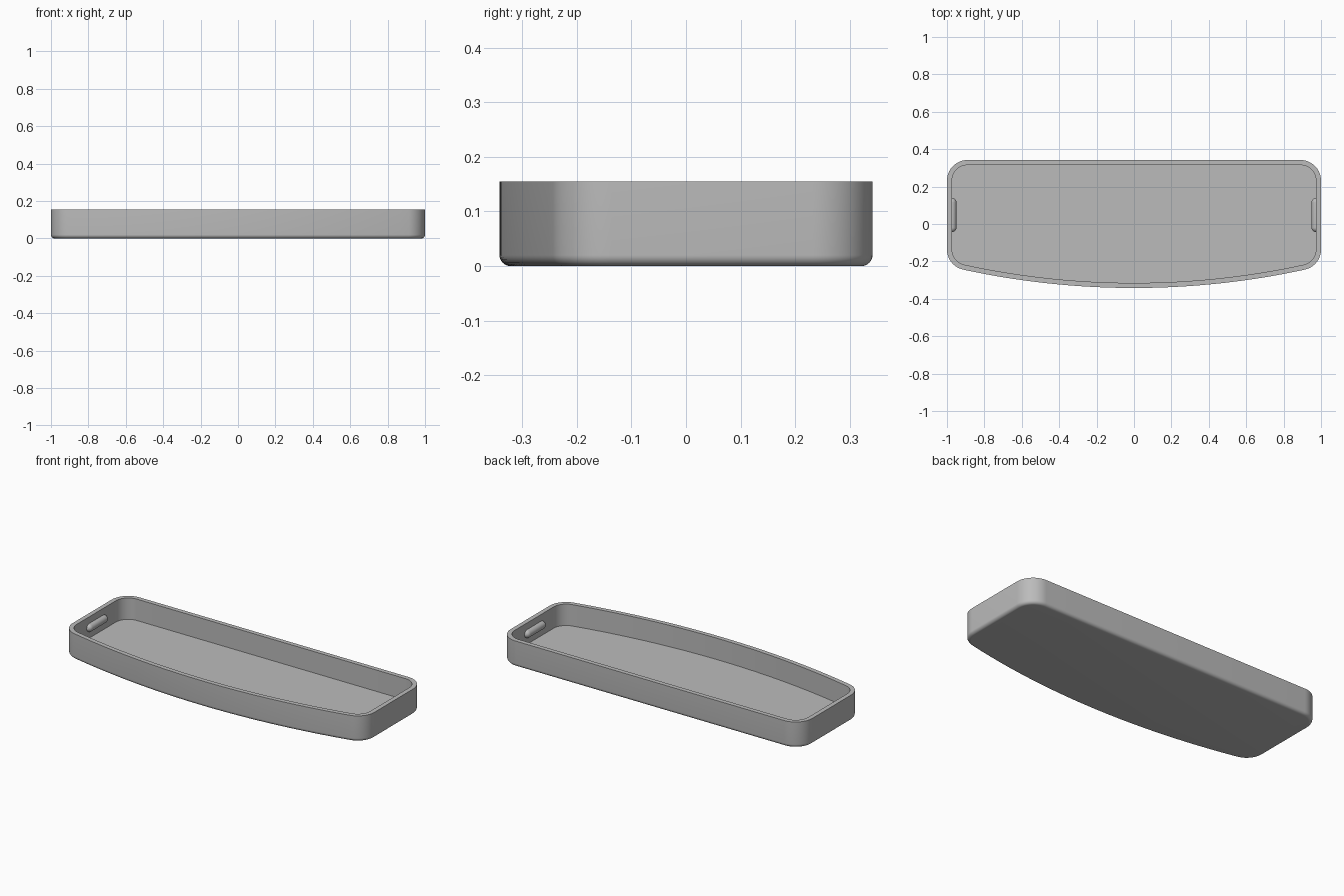
import bpy, bmesh
from math import pi, sin, cos, asin, sqrt
from mathutils import Vector

cube = bpy.data.objects.get("Cube")
if cube:
    bpy.data.objects.remove(cube, do_unlink=True)

HALF_X, HALF_Y, HEIGHT = 1.0, 0.342, 0.155
CORNER, BOW, WALL, EDGE = 0.11, 4.3, 0.027, 0.02
BOW_Y = BOW - HALF_Y            # centre of the bowed front
CX = HALF_X - CORNER            # corner centres
BACK_Y = HALF_Y - CORNER
FRONT_Y = BOW_Y - sqrt((BOW - CORNER) ** 2 - CX ** 2)
TILT = asin(CX / (BOW - CORNER))

grey = bpy.data.materials.new("Grey plastic")
grey.use_nodes = True
grey.diffuse_color = (0.5, 0.5, 0.5, 1)
grey.node_tree.nodes["Principled BSDF"].inputs["Base Color"].default_value = grey.diffuse_color


def arc(cx, cy, r, start, end, steps):
    angles = [start + (end - start) * i / steps for i in range(steps + 1)]
    return [(cx + r * cos(a), cy + r * sin(a)) for a in angles]


def outline(inset):
    """Counter-clockwise tray outline, moved inwards by inset."""
    r = CORNER - inset
    low = -pi / 2
    front = arc(0, BOW_Y, BOW - inset, low - TILT, low + TILT, 40)
    return (front[1:-1]
            + arc(CX, FRONT_Y, r, low + TILT, 0, 14)
            + arc(CX, BACK_Y, r, 0, pi / 2, 16)
            + arc(-CX, BACK_Y, r, pi / 2, pi, 16)
            + arc(-CX, FRONT_Y, r, pi, 1.5 * pi - TILT, 14))


def finish(name, bm):
    bmesh.ops.recalc_face_normals(bm, faces=bm.faces)
    mesh = bpy.data.meshes.new(name)
    bm.to_mesh(mesh)
    bm.free()
    mesh.materials.append(grey)
    ob = bpy.data.objects.new(name, mesh)
    bpy.context.collection.objects.link(ob)
    bpy.ops.object.select_all(action='DESELECT')
    ob.select_set(True)
    bpy.context.view_layer.objects.active = ob
    bpy.ops.object.shade_smooth_by_angle(angle=pi / 6)
    return ob


# Tray: rounded bottom edge, outer wall, rim, inner wall and floor
profile = [(EDGE * (1 - sin(a)), EDGE * (1 - cos(a)))
           for a in [i * pi / 16 for i in range(9)]]
profile += [(0, HEIGHT), (WALL, HEIGHT), (WALL, WALL)]
bm = bmesh.new()
rings = [[bm.verts.new((x, y, z)) for x, y in outline(d)] for d, z in profile]
for low, high in zip(rings, rings[1:]):
    for i in range(len(low)):
        bm.faces.new((low[i - 1], low[i], high[i], high[i - 1]))
bm.faces.new(rings[0])
bm.faces.new(rings[-1])
finish("tray", bm)

# Pill-shaped grips on the inside of both end walls
GRIP_R, GRIP_HALF = 0.024, 0.091
for side, name in ((1, "left_grip"), (-1, "right_grip")):
    bm = bmesh.new()
    bmesh.ops.create_uvsphere(bm, u_segments=24, v_segments=16, radius=GRIP_R)
    # Split the sphere at its equator and draw the halves apart into a capsule
    for v in bm.verts:
        v.co = Vector((v.co.x, v.co.z, v.co.y))
    equator = [e for e in bm.edges if all(abs(v.co.y) < 1e-5 for v in e.verts)]
    bmesh.ops.split_edges(bm, edges=equator)
    for f in bm.faces:
        f.tag = f.calc_center_median().y > 0
    for v in bm.verts:
        v.co.y += (GRIP_HALF - GRIP_R) * (1 if v.link_faces[0].tag else -1)
    bmesh.ops.bridge_loops(bm, edges=[e for e in bm.edges if e.is_boundary])
    # Keep only the half standing proud of the wall
    bmesh.ops.bisect_plane(bm, geom=bm.verts[:] + bm.edges[:] + bm.faces[:],
                           plane_co=(side * 0.004, 0, 0), plane_no=(side, 0, 0),
                           clear_outer=True)
    grip = finish(name, bm)
    grip.location = (side * (HALF_X - WALL), (BACK_Y + FRONT_Y) / 2, (HEIGHT + WALL) / 2)
